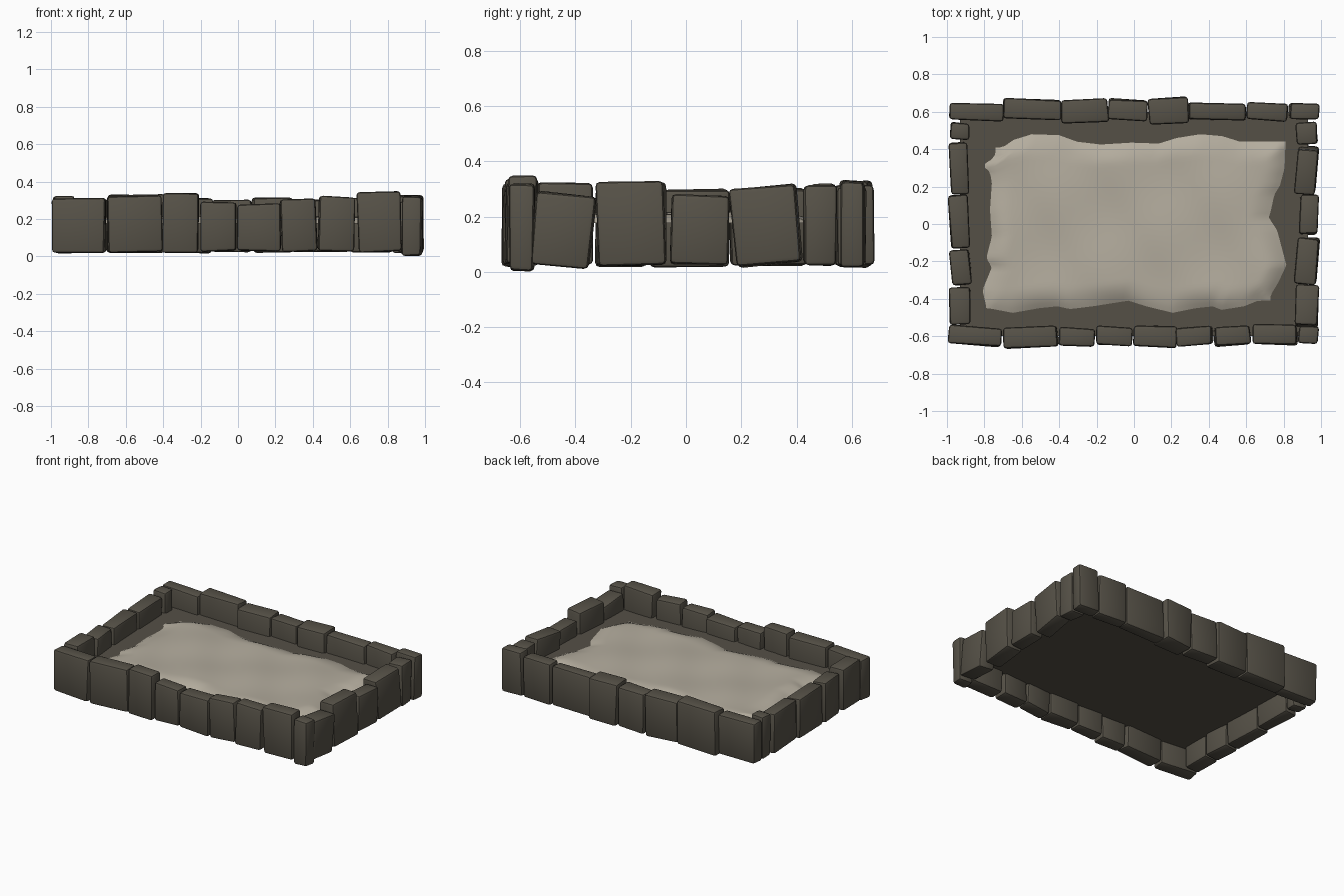
import bpy, bmesh, math, random
from mathutils import Matrix, Vector, Euler

if "Cube" in bpy.data.objects:
    bpy.data.objects.remove(bpy.data.objects["Cube"])

random.seed(4)
FLOOR_Z = 0.175


def material(name, rgb):
    m = bpy.data.materials.new(name)
    m.diffuse_color = (*rgb, 1)
    m.use_nodes = True
    m.node_tree.nodes["Principled BSDF"].inputs["Base Color"].default_value = m.diffuse_color
    return m


STONE = material("grey brown stone", (0.095, 0.085, 0.065))
DIRT = material("dark dirt", (0.09, 0.08, 0.062))
SAND = material("pale sand", (0.46, 0.42, 0.345))


def finish(name, bm, mat, smooth=True):
    mesh = bpy.data.meshes.new(name)
    bm.to_mesh(mesh)
    bm.free()
    ob = bpy.data.objects.new(name, mesh)
    bpy.context.collection.objects.link(ob)
    mesh.materials.append(mat)
    for p in mesh.polygons:
        p.use_smooth = smooth
    return ob


def stone(name, x0, x1, y0, y1, z0, z1, yaw=0, tilt=0):
    """Bevelled, slightly irregular block; yaw about z, tilt in its wall plane (degrees)."""
    bm = bmesh.new()
    size = Vector((x1 - x0, y1 - y0, z1 - z0))
    bmesh.ops.create_cube(bm, size=1, matrix=Matrix.Diagonal((*size, 1)))
    for v in bm.verts:
        v.co += Vector([random.uniform(-0.005, 0.005) for _ in range(3)])
    bmesh.ops.bevel(bm, geom=bm.edges[:], offset=0.016, segments=2,
                    profile=0.5, affect='EDGES')
    axis = Vector((0, 1, 0)) if abs(y0 + y1) > 1.1 else Vector((1, 0, 0))
    rot = Matrix.Rotation(math.radians(yaw), 4, 'Z') @ Matrix.Rotation(math.radians(tilt), 4, axis)
    centre = Vector((x0 + x1, y0 + y1, z0 + z1)) / 2
    bmesh.ops.transform(bm, matrix=Matrix.Translation(centre) @ rot, verts=bm.verts)
    return finish(name, bm, STONE)


# Stones of each wall: start, end, inner face, outer face, bottom, top, yaw, tilt
front = [(-.99, -.71, .55, .645, .02, .31, -5, 0), (-.70, -.41, .55, .66, .02, .325, 2, -1),
         (-.40, -.21, .555, .655, .02, .34, -3, 0), (-.20, -.01, .55, .65, .03, .29, -2, -1),
         (0, .23, .545, .655, .03, .28, -3, 0), (.23, .42, .55, .65, .03, .305, 3, -2),
         (.43, .62, .55, .65, .03, .32, 3, 1), (.64, .87, .54, .645, .025, .345, -1, -1),
         (.88, .985, .55, .64, .005, .32, -3, 1)]
back = [(-.985, -.70, .555, .645, .025, .31, -2, 0), (-.70, -.39, .56, .665, .02, .33, -2, 0),
        (-.39, -.14, .545, .665, .02, .31, 2, 1), (-.14, .07, .555, .665, .02, .30, -3, 0),
        (.08, .29, .535, .675, .02, .315, 2, -1), (.29, .60, .555, .65, .025, .30, -1, 0),
        (.60, .82, .555, .645, .02, .31, -3, 0), (.83, .985, .56, .645, .02, .325, -4, 1)]
left = [(-.54, -.34, .875, .985, .025, .32, 2, 0), (-.325, -.14, .875, .98, .02, .30, 4, 0),
        (-.13, .155, .885, .985, .02, .295, 3, 1), (.16, .435, .89, .985, .025, .30, 2, 0),
        (.455, .54, .88, .98, .025, .315, -3, 0)]
right = [(-.55, -.34, .865, .985, .02, .28, -2, -6), (-.32, -.075, .865, .985, .025, .325, -4, 1),
         (-.055, .155, .885, .985, .025, .28, -2, -1), (.17, .41, .87, .98, .025, .31, -5, 5),
         (.425, .54, .87, .98, .025, .31, 4, 0)]

for side, sign, rows in (("front", -1, front), ("back", 1, back)):
    for i, (a, b, n, f, z0, z1, yaw, tilt) in enumerate(rows):
        y0, y1 = sorted((sign * n, sign * f))
        stone(f"{side}_wall_stone_{i + 1}", a, b, y0, y1, z0, z1, yaw, tilt)
for side, sign, rows in (("left", -1, left), ("right", 1, right)):
    for i, (a, b, n, f, z0, z1, yaw, tilt) in enumerate(rows):
        x0, x1 = sorted((sign * n, sign * f))
        stone(f"{side}_wall_stone_{i + 1}", x0, x1, a, b, z0, z1, yaw, tilt)

# Dirt floor, raised inside the wall
bm = bmesh.new()
bmesh.ops.create_grid(bm, x_segments=1, y_segments=1, size=1,
                      matrix=Matrix.Translation((0, 0, FLOOR_Z)) @ Matrix.Diagonal((.93, .60, 1, 1)))
finish("dirt_floor", bm, DIRT, False)

# Ragged sand patch: edge offsets along each side
back_edge = [(-.76, .41), (-.7, .45), (-.6, .48), (-.45, .475), (-.35, .44), (-.22, .425), (-.05, .435),
             (.1, .43), (.2, .46), (.33, .48), (.45, .47), (.55, .44), (.8, .44)]
front_edge = [(-.79, -.45), (-.65, -.475), (-.5, -.45), (-.4, -.44), (-.33, -.455), (-.2, -.44),
              (0, -.41), (.1, -.44), (.25, -.475), (.38, -.45), (.48, -.44), (.52, -.46),
              (.65, -.44), (.73, -.41)]
left_edge = [(-.44, -.79), (-.35, -.81), (-.22, -.76), (-.17, -.79), (-.05, -.76), (.1, -.77),
             (.25, -.76), (.31, -.77), (.35, -.81), (.39, -.75), (.42, -.74)]
right_edge = [(-.42, .73), (-.35, .77), (-.25, .815), (-.15, .79), (-.05, .765), (.02, .72),
              (.05, .73), (.15, .75), (.2, .78), (.3, .805), (.44, .81)]


def sample(pts, t):
    for (a, p), (b, q) in zip(pts, pts[1:]):
        if t <= b:
            k = max(0, (t - a) / (b - a))
            return p + (q - p) * k
    return pts[-1][1]


bm = bmesh.new()
bmesh.ops.create_grid(bm, x_segments=64, y_segments=40, size=1)
for vert in bm.verts:
    u, v = vert.co.x / 2 + .5, vert.co.y / 2 + .5
    gx, gy = (u - .5) * 1.6, (v - .5) * .9
    x = sample(left_edge, gy) * (1 - u) + sample(right_edge, gy) * u
    y = sample(front_edge, gx) * (1 - v) + sample(back_edge, gx) * v
    rim = min(1, min(u, 1 - u) * 1.6 / .12, min(v, 1 - v) * .9 / .12)
    rise = rim * (2 - rim)
    ripple = .006 * math.sin(14 * x + 9 * y) + .003 * math.sin(7 * x - 11 * y)
    vert.co = (x, y, FLOOR_Z + .002 + rise * (.03 + ripple))
finish("sand_patch", bm, SAND)

# Keep the flat stone faces crisp while rounding the bevels
bpy.ops.object.select_all(action='DESELECT')
for ob in bpy.context.scene.objects:
    if "stone" in ob.name:
        ob.select_set(True)
        bpy.context.view_layer.objects.active = ob
bpy.ops.object.shade_smooth_by_angle(angle=math.radians(40))
